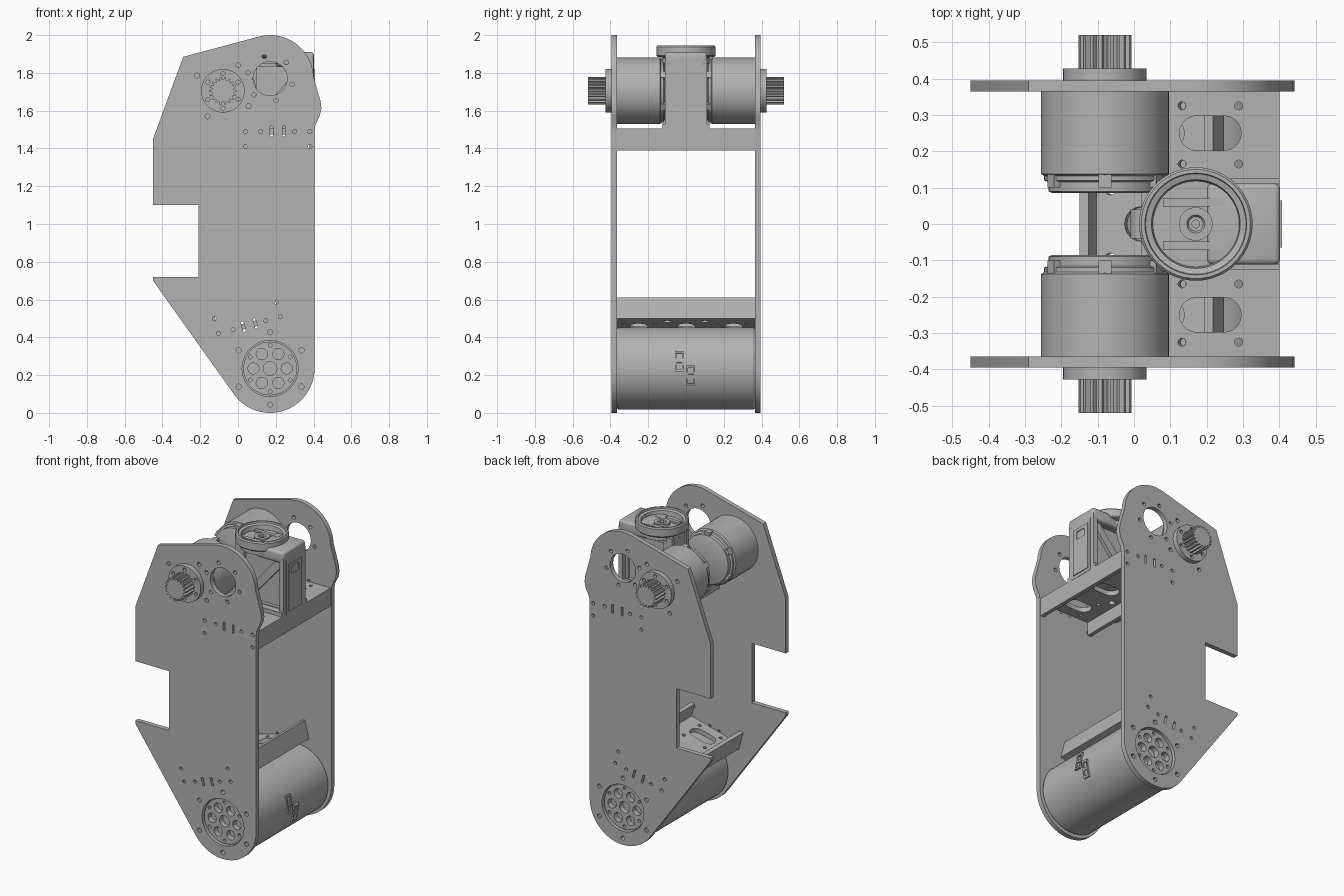
import bpy, bmesh, math
from math import pi, cos, sin, radians
from mathutils import Matrix, Vector

cube = bpy.data.objects.get("Cube")
if cube:
    bpy.data.objects.remove(cube, do_unlink=True)

grey = bpy.data.materials.new("plain grey")
grey.use_nodes = True
grey.diffuse_color = (0.45, 0.45, 0.45, 1)
grey.node_tree.nodes["Principled BSDF"].inputs["Base Color"].default_value = (0.45, 0.45, 0.45, 1)

UPRIGHT = Matrix.Rotation(pi / 2, 4, 'X')   # profile (x, z), depth along y
MOTOR, PIVOT, DRIVE = (0.17, 0.235), (0.17, 1.77), (-0.08, 1.705)


def arc(c, r, a0, a1, n):
    return [(c[0] + r * cos(radians(a0 + (a1 - a0) * i / n)),
             c[1] + r * sin(radians(a0 + (a1 - a0) * i / n))) for i in range(n + 1)]


def circle(c, r, n=32):
    return arc(c, r, 0, 360, n)[:-1]


def pattern(c, radius, r, count, start):
    return [circle(p, r, 12) for p in arc(c, radius, start, start + 360, count)[:-1]]


def rect(c, w, h, turn=0):
    t = radians(turn)
    return [(c[0] + u * w / 2 * cos(t) - v * h / 2 * sin(t),
             c[1] + u * w / 2 * sin(t) + v * h / 2 * cos(t))
            for u, v in ((-1, -1), (1, -1), (1, 1), (-1, 1))]


def slot(c, w, h):
    return (arc((c[0] + w / 2 - h / 2, c[1]), h / 2, -90, 90, 10)
            + arc((c[0] - w / 2 + h / 2, c[1]), h / 2, 90, 270, 10))


def finish(ob, matrix):
    ob.matrix_world = matrix
    ob.data.materials.clear()
    ob.data.materials.append(grey)
    bpy.ops.object.select_all(action='DESELECT')
    ob.select_set(True)
    bpy.context.view_layer.objects.active = ob
    if ob.type == 'CURVE':
        bpy.ops.object.convert(target='MESH')
        ob = bpy.context.object
    bm = bmesh.new()
    bm.from_mesh(ob.data)
    bmesh.ops.remove_doubles(bm, verts=bm.verts, dist=0.0002)
    bmesh.ops.recalc_face_normals(bm, faces=bm.faces)
    bm.to_mesh(ob.data)
    bm.free()
    bpy.ops.object.shade_smooth_by_angle(angle=radians(30))
    return ob


def cut_sheet(name, outline, holes, thick, matrix):
    """Flat sheet with holes, extruded evenly about its own plane."""
    cu = bpy.data.curves.new(name, 'CURVE')
    cu.dimensions, cu.fill_mode, cu.extrude = '2D', 'BOTH', thick / 2
    for loop in [outline] + holes:
        s = cu.splines.new('POLY')
        s.points.add(len(loop) - 1)
        for p, q in zip(s.points, loop):
            p.co = (q[0], q[1], 0, 1)
        s.use_cyclic_u = True
    ob = bpy.data.objects.new(name, cu)
    bpy.context.collection.objects.link(ob)
    return finish(ob, matrix)


def across(name, outline, holes, y0, y1):
    """Sheet standing in the x-z plane between two y values."""
    return cut_sheet(name, outline, holes, abs(y1 - y0),
                     Matrix.Translation((0, (y0 + y1) / 2, 0)) @ UPRIGHT)


def from_bmesh(name, bm, matrix):
    me = bpy.data.meshes.new(name)
    bm.to_mesh(me)
    bm.free()
    ob = bpy.data.objects.new(name, me)
    bpy.context.collection.objects.link(ob)
    return finish(ob, matrix)


def lathe(name, profile, matrix):
    bm = bmesh.new()
    vs = [bm.verts.new((r, 0, z)) for r, z in profile]
    es = [bm.edges.new(pair) for pair in zip(vs, vs[1:])]
    bmesh.ops.spin(bm, geom=vs + es, cent=(0, 0, 0), axis=(0, 0, 1),
                   angle=2 * pi, steps=56)
    bmesh.ops.remove_doubles(bm, verts=bm.verts, dist=0.0002)
    return from_bmesh(name, bm, matrix)


def box(name, lo, hi, matrix=Matrix(), bevel=0):
    lo, hi = Vector(lo), Vector(hi)
    bm = bmesh.new()
    bmesh.ops.create_cube(bm, size=1, matrix=Matrix.Translation((lo + hi) / 2)
                          @ Matrix.Diagonal((*(hi - lo), 1)))
    if bevel:
        bmesh.ops.bevel(bm, geom=bm.edges[:], offset=bevel, segments=3,
                        profile=0.5, affect='EDGES')
    return from_bmesh(name, bm, matrix)


# Side plates: outline and bolt holes
outline = (arc(MOTOR, 0.235, 217, 360, 28)
           + [(0.405, 1.49), (0.41, 1.525), (0.432, 1.57), (0.442, 1.61), (0.437, 1.65)]
           + arc(PIVOT, 0.23, 3, 104, 20)
           + [(-0.29, 1.885), (-0.45, 1.45), (-0.45, 1.10), (-0.21, 1.10),
              (-0.21, 0.72), (-0.45, 0.72), (-0.45, 0.70)])
holes = [circle(MOTOR, 0.148, 40), circle(PIVOT, 0.09)]
holes += pattern(MOTOR, 0.192, 0.014, 6, 30)
holes += pattern(PIVOT, 0.121, 0.012, 6, 45)
holes += pattern(DRIVE, 0.158, 0.013, 4, 59)
UPPER, LOWER = ((0.21, 1.49), 0), ((0.06, 0.465), 195)
for (cx, cz), turn in (UPPER, LOWER):
    t = radians(turn)
    place = lambda u, v: (cx + u * cos(t) - v * sin(t), cz + u * sin(t) + v * cos(t))
    for u, v in ((-.17, 0), (-.09, 0), (.09, 0), (.17, 0), (-.17, -.08), (.17, -.08)):
        holes.append(circle(place(u, v), 0.011, 12))
    for u in (-0.033, 0.033):
        holes.append(rect(place(u, 0), 0.014, 0.055, turn))

for side, word in ((-1, "front"), (1, "back")):
    across(word + "_side_plate", outline, holes, side * 0.365, side * 0.395)

    # Lower motor end caps
    spokes = pattern(MOTOR, 0.088, 0.03, 6, 0) + [circle(MOTOR, 0.036, 24)]
    spokes += pattern(MOTOR, 0.122, 0.01, 6, 30)
    across(word + "_motor_cap", circle(MOTOR, 0.142, 48), spokes, side * 0.345, side * 0.38)

    # Upper drive motor: can, stepped inner cap, output flange and pinion
    axis = Matrix.Translation((DRIVE[0], 0, DRIVE[1])) @ Matrix.Rotation(-side * pi / 2, 4, 'X')
    lathe(word + "_drive_motor",
          [(0, .085), (.145, .085), (.155, .09), (.155, .115), (.167, .12), (.167, .132),
           (.176, .138), (.176, .365), (0, .365)], axis)
    for k in range(6):
        box(word + "_motor_clip", (0.145, -0.018, 0.1), (0.172, 0.018, 0.14),
            axis @ Matrix.Rotation(radians(60 * k + 30), 4, 'Z'))
    across(word + "_output_flange", circle(DRIVE, 0.115, 48),
           pattern(DRIVE, 0.092, 0.011, 6, 30), side * 0.39, side * 0.427)
    teeth = []
    for k in range(18):
        for da, r in ((-7, 0.059), (-3.5, 0.073), (3.5, 0.073), (7, 0.059)):
            teeth += arc(DRIVE, r, k * 20 + da, 0, 1)[:1]
    across(word + "_pinion_gear", teeth, [], side * 0.42, side * 0.52)

# Lower motor can
lathe("lower_motor", [(0, -.345), (.15, -.345), (.15, -.365), (.212, -.365), (.218, -.355),
                      (.218, .355), (.212, .365), (.15, .365), (.15, .345), (0, .345)],
      Matrix.Translation((MOTOR[0], 0, MOTOR[1])) @ UPRIGHT)
for y, tilt in ((-0.035, -10), (0.025, 10)):
    m = (Matrix.Translation((MOTOR[0], y, MOTOR[1]))
         @ Matrix.Rotation(radians(tilt), 4, 'Y'))
    cut_sheet("motor_socket", rect((0, 0), 0.11, 0.045),
              [rect((-0.025, 0), 0.035, 0.028), rect((0.025, 0), 0.035, 0.028)], 0.012,
              m @ Matrix.Translation((0.219, 0, 0)) @ Matrix.Rotation(pi / 2, 4, 'Y'))

# Cross brackets: slotted channel, reused upside down and tilted for the lower one
for ((cx, cz), turn), word in ((UPPER, "upper"), (LOWER, "lower")):
    m = Matrix.Translation((cx, 0, cz)) @ Matrix.Rotation(-radians(turn), 4, 'Y')
    cuts = [slot((0, y), 0.17, 0.095) for y in (-0.25, 0, 0.25)]
    cuts += [circle((x, y), 0.011, 12) for x in (-.078, .078)
             for y in (-.325, -.165, .165, .325)]
    cuts += [circle((x, y), 0.02, 16) for x in (-.125, .125) for y in (-.1, .1)]
    cut_sheet(word + "_bracket_base", rect((0, 0), 0.38, 0.73), cuts, 0.03, m)
    for x in (-0.19, 0.165):
        box(word + "_bracket_flange", (x, -0.365, -0.1), (x + 0.025, 0.365, 0.015), m)

# Sensor stand: column, cap, web and ribbed sides
box("stand_column", (0.355, -0.08, 1.5), (0.402, 0.08, 1.86))
cut_sheet("stand_cover", rect((0, 0), 0.30, 0.13), [rect((-0.105, 0), 0.05, 0.07)], 0.01,
          Matrix.Translation((0.402, 0, 1.67)) @ Matrix.Rotation(pi / 2, 4, 'Y'))
box("stand_cap", (0.2, -0.112, 1.835), (0.402, 0.112, 1.91), bevel=0.016)
frame = [(0.04, 1.505), (0.402, 1.505), (0.402, 1.87), (0.04, 1.87)]
windows = [[(0.10, 1.57), (0.10, 1.83), (0.325, 1.83)],
           [(0.135, 1.535), (0.36, 1.535), (0.36, 1.795)]]
for side in (-1, 1):
    across("stand_rib_frame", frame, windows, side * 0.06, side * 0.084)
    box("stand_corner_post", (0.37, side * 0.097 - 0.014, 1.505),
        (0.4, side * 0.097 + 0.014, 1.87))
    box("stand_foot", (0.12, side * 0.1 - 0.025, 1.505), (0.4, side * 0.1 + 0.025, 1.53))
box("stand_web", (0.05, -0.062, 1.505), (0.39, 0.062, 1.86))
across("stand_nose", circle((0.03, 1.75), 0.04), [], -0.04, 0.04)

# Round sensor cup with hub and inner bars
cup = Matrix.Translation((0.17, 0, 0))
lathe("sensor_cup", [(0, 1.85), (.125, 1.85), (.125, 1.88), (.15, 1.885), (.156, 1.892),
                     (.156, 1.938), (.15, 1.945), (.14, 1.945), (.138, 1.935), (.122, 1.93),
                     (.118, 1.9), (0, 1.9)], cup)
lathe("sensor_hub", [(0, 1.89), (.046, 1.89), (.046, 1.918), (.025, 1.918), (.02, 1.91),
                     (.012, 1.91), (.012, 1.92), (0, 1.92)], cup)
for side in (-1, 1):
    box("sensor_bar", (0.08, side * 0.06 - 0.012, 1.895), (0.25, side * 0.06 + 0.012, 1.912))
